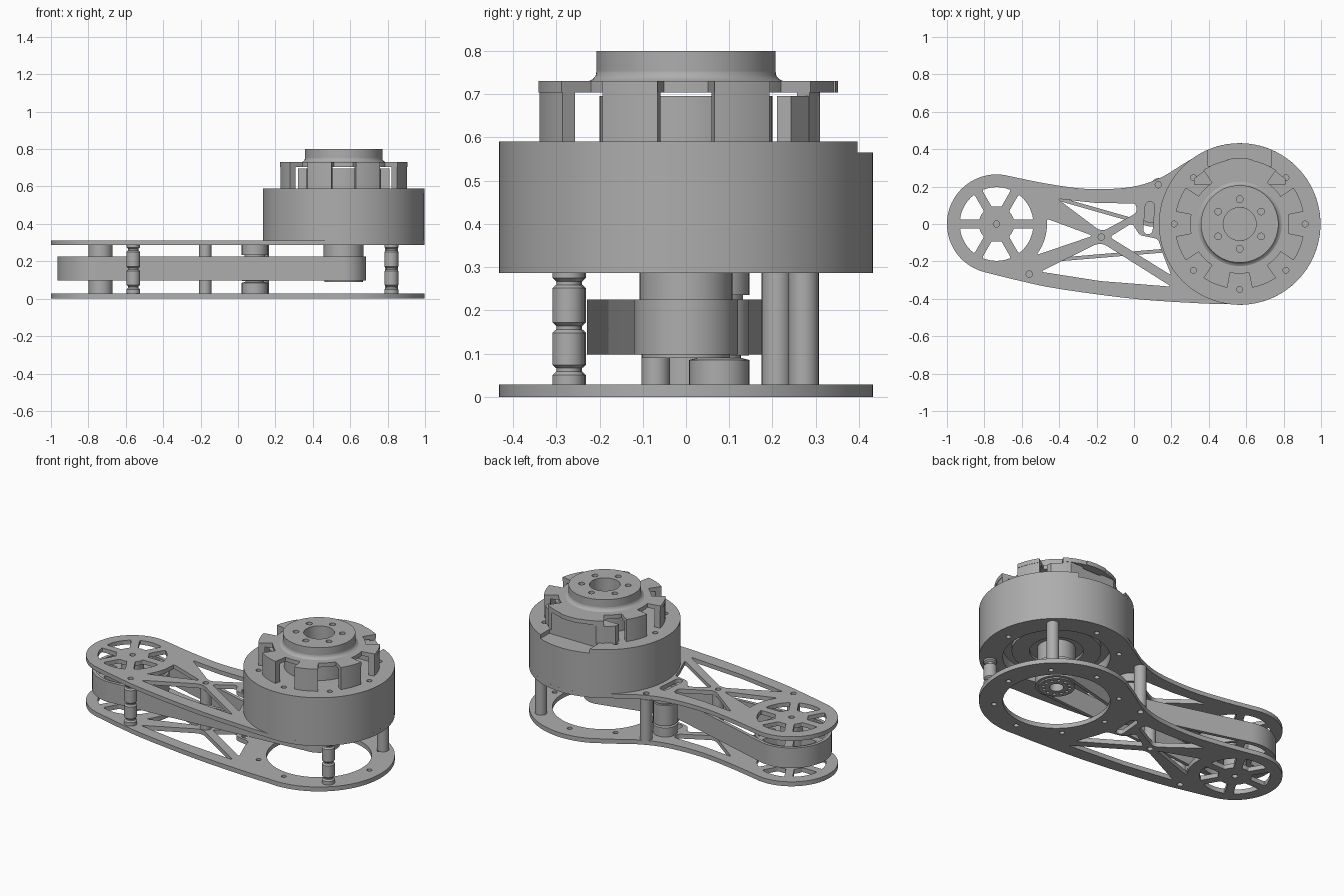
import bpy, bmesh
from math import sin, cos, pi, radians
from mathutils import Vector

if "Cube" in bpy.data.objects:
    bpy.data.objects.remove(bpy.data.objects["Cube"], do_unlink=True)

grey = bpy.data.materials.new("machined grey")
grey.use_nodes = True
GREY = (0.42, 0.42, 0.42, 1)
grey.diffuse_color = GREY
grey.node_tree.nodes["Principled BSDF"].inputs["Base Color"].default_value = GREY

BIG = Vector((0.565, 0))       # motor axis
SMALL = Vector((-0.735, 0))    # driven pulley axis
IDLER = Vector((0.09, 0.077))  # belt tensioner axis
STRUT = Vector((-0.175, -0.07))


# ---------- helpers ----------
def finish(name, bm):
    mesh = bpy.data.meshes.new(name)
    bmesh.ops.remove_doubles(bm, verts=bm.verts, dist=0.0002)
    bmesh.ops.recalc_face_normals(bm, faces=bm.faces)
    bm.to_mesh(mesh)
    bm.free()
    obj = bpy.data.objects.new(name, mesh)
    bpy.context.collection.objects.link(obj)
    mesh.materials.append(grey)
    bpy.ops.object.select_all(action="DESELECT")
    obj.select_set(True)
    bpy.context.view_layer.objects.active = obj
    bpy.ops.object.shade_smooth_by_angle(angle=radians(30))
    return obj


def arc(c, r, a0, a1, n=32):
    """Points on an arc, angles in degrees."""
    angles = [radians(a0 + (a1 - a0) * i / n) for i in range(n + 1)]
    return [Vector((c[0] + r * cos(a), c[1] + r * sin(a))) for a in angles]


def circle(c, r, n=24):
    return arc(c, r, 0, 360, n)[:-1]


def ring_of_holes(c, r, count, hole, start=0):
    return [circle(p, hole, 14) for p in arc(c, r, start, start + 360, count)[:-1]]


def spline(points, n=6):
    """Smooth run through points; the first and last only guide it."""
    out = []
    for a, b, c, d in zip(points, points[1:], points[2:], points[3:]):
        for i in range(n):
            t = i / n
            out.append(b + (c - a) * t / 2 + (a * 2 - b * 5 + c * 4 - d) * t * t / 2
                       + (b * 3 - a - c * 3 + d) * t ** 3 / 2)
    return out


def rounded(points, r=0.02):
    """Round the corners of a polygon."""
    pts = [Vector(p) for p in points]
    out = []
    for i, p in enumerate(pts):
        a, b = pts[i - 1] - p, pts[(i + 1) % len(pts)] - p
        a = p + a.normalized() * min(r, a.length * 0.4)
        b = p + b.normalized() * min(r, b.length * 0.4)
        out += [a.lerp(p, t).lerp(p.lerp(b, t), t) for t in (0, 0.25, 0.5, 0.75, 1)]
    return out


def prism(name, z0, z1, outline, holes=()):
    """Extrude an outline with holes between two heights."""
    curve = bpy.data.curves.new(name, "CURVE")
    curve.dimensions, curve.fill_mode = "2D", "BOTH"
    curve.extrude = (z1 - z0) / 2
    for loop in [outline, *holes]:
        s = curve.splines.new("POLY")
        s.points.add(len(loop) - 1)
        for sp, p in zip(s.points, loop):
            sp.co = (p[0], p[1], 0, 1)
        s.use_cyclic_u = True
    temp = bpy.data.objects.new(name + " helper", curve)
    bpy.context.collection.objects.link(temp)
    deps = bpy.context.evaluated_depsgraph_get()
    mesh = bpy.data.meshes.new_from_object(temp.evaluated_get(deps))
    bm = bmesh.new()
    bm.from_mesh(mesh)
    bmesh.ops.translate(bm, verts=bm.verts, vec=(0, 0, (z0 + z1) / 2))
    bpy.data.objects.remove(temp, do_unlink=True)
    bpy.data.meshes.remove(mesh)
    return finish(name, bm)


def lathe(name, c, profile, n=32, closed=False):
    """Spin a radius/height profile round a vertical axis."""
    bm = bmesh.new()
    vs = [bm.verts.new((c[0] + r, c[1], z)) for r, z in profile]
    edges = [bm.edges.new(e) for e in zip(vs, vs[1:])]
    if closed:
        edges.append(bm.edges.new((vs[-1], vs[0])))
    bmesh.ops.spin(bm, geom=vs + edges, cent=(c[0], c[1], 0), axis=(0, 0, 1),
                   angle=2 * pi, steps=n, use_merge=True)
    return finish(name, bm)


def rod(name, c, r, z0, z1, n=32):
    return lathe(name, c, [(0, z0), (r, z0), (r, z1), (0, z1)], n)


def spoke_windows(r0, r1, half):
    """Six windows between radial spokes of the given half width."""
    loops = []
    for k in range(6):
        mid = 30 + 60 * k
        w0, w1 = 30 - half / r0 * 57.3, 30 - half / r1 * 57.3
        loops.append(rounded(arc(SMALL, r0, mid - w0, mid + w0, 4)
                             + arc(SMALL, r1, mid + w1, mid - w1, 8), 0.012))
    return loops


# ---------- arm plates ----------
small_arc = arc(SMALL, 0.265, 75, 257, 48)
big_arc = arc(BIG, 0.432, -97, 114, 72)
top_run = [Vector(p) for p in ((0.27, 0.325), (0.136, 0.245), (-0.02, 0.197),
                               (-0.24, 0.187), (-0.45, 0.213))]
low_run = [Vector(p) for p in ((-0.61, -0.304), (-0.40, -0.347), (0, -0.40), (0.35, -0.424))]
outline = (big_arc[:-1] + spline(big_arc[-2:] + top_run + small_arc[:2])
           + small_arc[:-1] + spline(small_arc[-2:] + low_run + big_arc[:2]))

truss = [
    rounded([*arc(SMALL, 0.27, -38, 6, 8), (-0.22, -0.063)]),
    rounded([(-0.41, 0.135), (-0.2, 0.112), (0.01, 0.11), (0.015, 0.06), (-0.16, -0.035), (-0.19, -0.03)]),
    rounded([(-0.5, -0.255), (-0.2, -0.107), (-0.16, -0.108), (0.2, -0.335), (-0.18, -0.305)]),
    rounded([(-0.13, -0.07), (-0.01, 0.005), (0.03, -0.06), (0.13, -0.08), (0.15, -0.15), (0.2, -0.275)]),
]
slot = arc((0.085, 0.095), 0.025, 0, 180, 8) + arc((0.075, -0.03), 0.025, 180, 360, 8)
posts = {"rear_post": (0.13, 0.21), "outer_post": (0.82, 0.272),
         "front_grooved_post": (-0.56, -0.268), "outer_grooved_post": (0.82, -0.272)}
bolt_holes = [circle(p, 0.017, 14) for p in
              (SMALL, STRUT, posts["rear_post"], posts["front_grooved_post"])]
holes = ([circle(BIG, 0.3, 72), slot] + truss + bolt_holes
         + spoke_windows(0.095, 0.197, 0.024) + ring_of_holes(BIG, 0.35, 8, 0.015))
prism("lower_plate", 0, 0.028, outline, holes)
prism("upper_plate", 0.286, 0.312, outline, holes)

# ---------- posts between the plates ----------
for name, c in posts.items():
    if "grooved" in name:
        profile = [(0, 0.028), (0.037, 0.028)]
        for z in (0.062, 0.16, 0.263):
            profile += [(0.037, z - 0.012), (0.028, z - 0.004), (0.028, z + 0.004), (0.037, z + 0.012)]
        lathe(name, c, profile + [(0.037, 0.286), (0, 0.286)])
    else:
        rod(name, c, 0.035, 0.028, 0.286)
rod("strut_post", STRUT, 0.033, 0.028, 0.286)
rod("pulley_spindle", SMALL, 0.065, 0.028, 0.286)
lathe("idler_roller", IDLER, [(0, 0.028), (0.07, 0.028), (0.07, 0.085), (0.05, 0.09), (0.05, 0.096),
                              (0.069, 0.096), (0.069, 0.225), (0.055, 0.225), (0.055, 0.235),
                              (0.07, 0.235), (0.07, 0.286), (0, 0.286)])


# ---------- belt and pulleys ----------
def belt_loop(t):
    return (arc(BIG, 0.12 - t, -95, 104, 40) + arc(IDLER, 0.07 + t, 284, 254, 8)
            + arc(SMALL, 0.23 - t, 74, 265, 56))


prism("drive_belt", 0.098, 0.225, belt_loop(0), [belt_loop(0.02)])
prism("driven_pulley", 0.102, 0.221, circle(SMALL, 0.212, 72), spoke_windows(0.095, 0.197, 0.024))
prism("drive_pulley", 0.09, 0.225, circle(BIG, 0.102, 48),
      [circle(BIG, 0.04)] + ring_of_holes(BIG, 0.075, 12, 0.01))
rod("motor_shaft", BIG, 0.107, 0.225, 0.345, 48)

# ---------- motor housing ----------
lathe("motor_housing", BIG, [(0, 0.34), (0.15, 0.34), (0.15, 0.325), (0.25, 0.325), (0.25, 0.35),
                             (0.3, 0.35), (0.3, 0.312), (0.432, 0.312), (0.432, 0.565), (0, 0.565)], 96)
cap = arc(BIG, 0.432, 113.2, 426.8, 84) + [Vector((0.735, 0.31)), Vector((0.395, 0.31))]
prism("housing_cap", 0.565, 0.59, cap, ring_of_holes(BIG, 0.35, 8, 0.016, 0)[:2]
      + ring_of_holes(BIG, 0.35, 8, 0.016, 0)[3:])

# ---------- crown and output hub ----------
rod("inner_core", BIG, 0.2, 0.59, 0.695, 64)
prism("rear_connector", 0.565, 0.695, [BIG + Vector(p) for p in (
    (-0.245, 0.21), (0.245, 0.21), (0.245, 0.243), (0.155, 0.31), (-0.155, 0.31), (-0.245, 0.243))])
for k in range(8):
    mid = 22.5 + 45 * k
    sector = arc(BIG, 0.345, mid - 11.5, mid + 11.5, 10) + arc(BIG, 0.31, mid + 11.5, mid - 11.5, 10)
    flat = [Vector((p.x, min(p.y, 0.31 - 0.0005 * (i > 10)))) for i, p in enumerate(sector)]
    prism(f"crown_leg_{k + 1}", 0.565 if k in (1, 2) else 0.59, 0.704, flat)
crown = []
for k in range(8):
    a = 45 * k
    if k == 2:
        crown += arc(BIG, 0.352, a - 11, a + 11, 10)
    else:
        crown += arc(BIG, 0.265, a - 11, a + 11, 8)
    crown += arc(BIG, 0.347, a + 11, a + 34, 10)
prism("crown_plate", 0.704, 0.73, crown, [circle(BIG, 0.088, 40)])
lathe("hub_fillet", BIG, [(0.088, 0.73), (0.225, 0.73), (0.215, 0.735), (0.209, 0.742),
                          (0.207, 0.752), (0.088, 0.752)], 72, closed=True)
prism("output_hub", 0.752, 0.8, circle(BIG, 0.207, 72),
      [circle(BIG, 0.088, 40)] + ring_of_holes(BIG, 0.133, 6, 0.018, 90))
